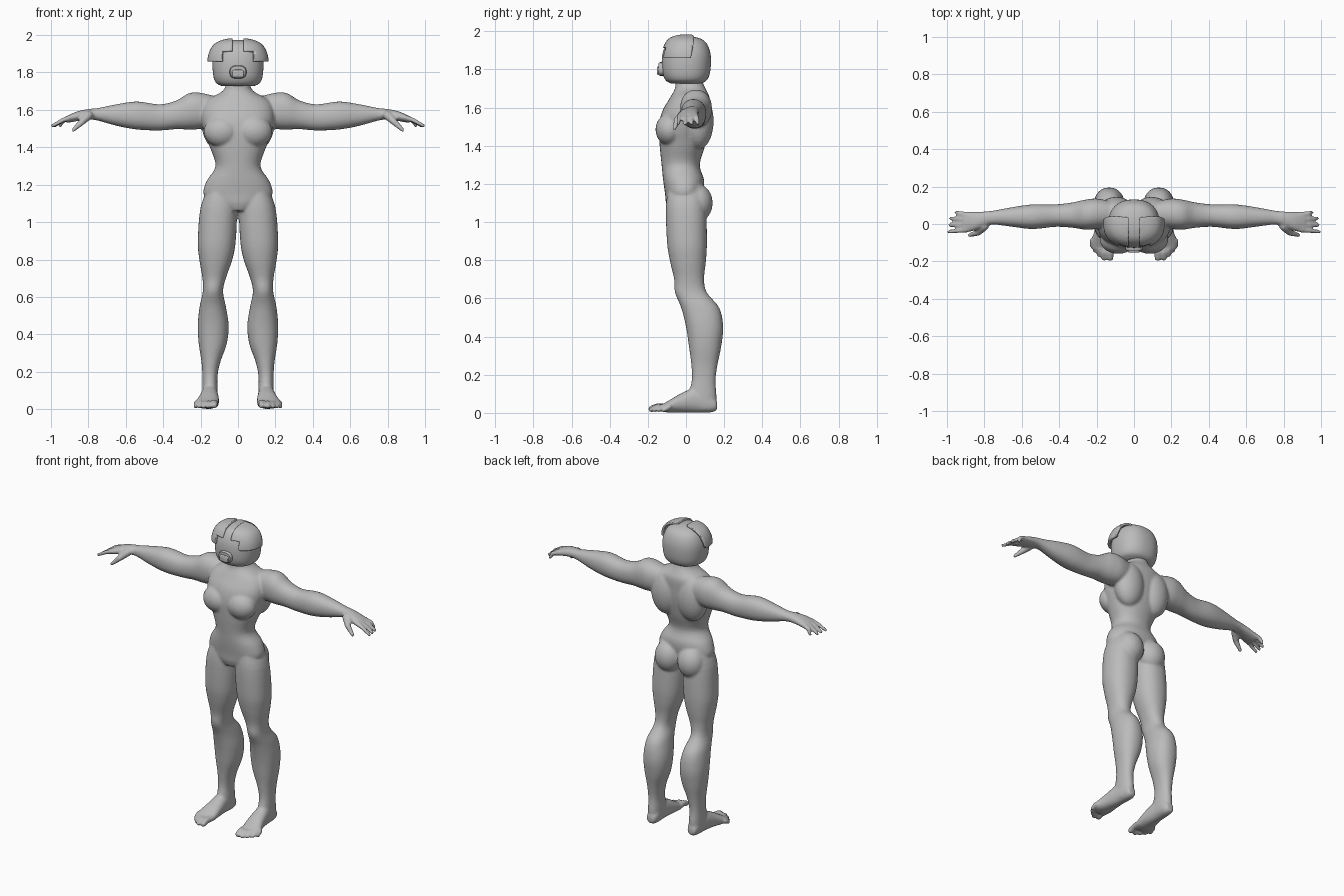
import bpy, bmesh, math
from mathutils import Vector, Matrix

if "Cube" in bpy.data.objects:
    bpy.data.objects.remove(bpy.data.objects["Cube"])

grey = bpy.data.materials.new("plain grey")
grey.diffuse_color = (0.5, 0.5, 0.5, 1)
grey.use_nodes = True
grey.node_tree.nodes["Principled BSDF"].inputs["Base Color"].default_value = grey.diffuse_color


def smooth_rings(rings, steps):
    """Catmull-Rom interpolation between the cross-sections."""
    out = []
    for i in range(len(rings) - 1):
        a, b, c, d = (rings[max(0, min(len(rings) - 1, i + k))] for k in (-1, 0, 1, 2))
        for s in range(steps):
            t = s / steps
            out.append([0.5 * (2 * q + (r - p) * t + (2 * p - 5 * q + 4 * r - w) * t * t
                               + (3 * q - p - 3 * r + w) * t ** 3)
                        for p, q, r, w in zip(a, b, c, d)])
    return out + [list(rings[-1])]


def loft(bm, axis, rings, power=2.2, sides=32, steps=4):
    """Skin rounded sections; ring = (position, u min, u max, v min, v max)."""
    u_ax, v_ax = [k for k in range(3) if k != axis]
    loops = []
    for pos, u0, u1, v0, v1 in smooth_rings(rings, steps):
        loop = []
        for i in range(sides):
            t = 2 * math.pi * i / sides
            c, s = math.cos(t), math.sin(t)
            p = [0, 0, 0]
            p[axis] = pos
            p[u_ax] = (u0 + u1) / 2 + (u1 - u0) / 2 * math.copysign(abs(c) ** (2 / power), c)
            p[v_ax] = (v0 + v1) / 2 + (v1 - v0) / 2 * math.copysign(abs(s) ** (2 / power), s)
            loop.append(bm.verts.new(p))
        loops.append(loop)
    faces = [bm.faces.new(loops[0]), bm.faces.new(loops[-1])]
    for a, b in zip(loops, loops[1:]):
        for i in range(sides):
            j = (i + 1) % sides
            faces.append(bm.faces.new((a[i], a[j], b[j], b[i])))
    bmesh.ops.recalc_face_normals(bm, faces=faces)


def ball(bm, centre, radii):
    m = Matrix.Translation(centre) @ Matrix.Diagonal((*radii, 1))
    bmesh.ops.create_uvsphere(bm, u_segments=24, v_segments=16, radius=1, matrix=m)


def digit(bm, points, r0, r1):
    """Finger or toe: a chain of overlapping balls along a bent path."""
    pts = [Vector(p) for p in points]
    n = 10
    for k, (a, b) in enumerate(zip(pts, pts[1:])):
        for i in range(n + 1):
            t = (k + i / n) / (len(pts) - 1)
            r = r0 + (r1 - r0) * t
            m = Matrix.Translation(a.lerp(b, i / n))
            bmesh.ops.create_icosphere(bm, subdivisions=2, radius=r, matrix=m)


def mirror_copy(bm):
    geo = bmesh.ops.duplicate(bm, geom=bm.verts[:] + bm.edges[:] + bm.faces[:])["geom"]
    for v in geo:
        if isinstance(v, bmesh.types.BMVert):
            v.co.x = -v.co.x
    bmesh.ops.reverse_faces(bm, faces=[f for f in geo if isinstance(f, bmesh.types.BMFace)])


def finish(bm, name):
    me = bpy.data.meshes.new(name)
    bm.to_mesh(me)
    bm.free()
    me.materials.append(grey)
    for p in me.polygons:
        p.use_smooth = True
    ob = bpy.data.objects.new(name, me)
    bpy.context.collection.objects.link(ob)
    return ob


bm = bmesh.new()
# Leg
loft(bm, 2, [(1.19, .03, .155, -.09, .09), (1.08, .006, .2, -.105, .105), (.9, .012, .215, -.1, .11),
             (.8, .03, .207, -.085, .105), (.7, .065, .19, -.062, .095), (.63, .08, .188, -.058, .11),
             (.55, .065, .205, -.025, .175), (.45, .05, .215, 0, .195), (.35, .06, .21, .015, .185),
             (.25, .095, .195, .028, .165), (.17, .11, .19, .03, .155), (.08, .108, .19, .01, .16),
             (.02, .115, .185, .03, .15)])
# Foot and toes
loft(bm, 1, [(.163, .125, .175, .015, .06), (.13, .11, .185, .002, .1), (.05, .107, .195, .002, .13),
             (-.03, .102, .21, .002, .1), (-.09, .102, .228, .002, .065), (-.135, .11, .225, .008, .04)])
for x, tip, r in ((.127, -.18, .021), (.16, -.183, .016), (.185, -.165, .015), (.208, -.143, .014), (.228, -.118, .013)):
    digit(bm, [(x - .005, -.09, .03), (x, tip + .03, .032), (x, tip, r)], r, r * .9)
# Arm and palm
loft(bm, 0, [(.08, 0, .11, 1.53, 1.66), (.19, -.025, .135, 1.5, 1.69), (.26, -.03, .13, 1.495, 1.69),
             (.33, -.02, .115, 1.497, 1.65), (.42, -.015, .105, 1.49, 1.63), (.54, -.027, .105, 1.495, 1.645),
             (.65, -.015, .09, 1.515, 1.63), (.75, -.003, .072, 1.543, 1.61), (.8, -.012, .067, 1.548, 1.605),
             (.86, -.038, .066, 1.54, 1.592), (.915, -.045, .066, 1.53, 1.568)])
# Fingers and thumb
for y0, y1, x in ((-.03, -.042, .99), (-.004, -.006, .985), (.024, .03, .98), (.051, .062, .95)):
    digit(bm, [(.89, y0, 1.56), (.935, (y0 + y1) / 2, 1.546), (x, y1, 1.516)], .0155, .011)
digit(bm, [(.8, -.012, 1.57), (.835, -.046, 1.535), (.88, -.06, 1.493)], .025, .012)
# Buttock, chest and upper back muscles
ball(bm, (.083, .058, 1.1), (.088, .082, .1))
ball(bm, (.085, -.085, 1.485), (.098, .075, .085))
ball(bm, (.095, .065, 1.53), (.1, .08, .15))
mirror_copy(bm)
# Torso and neck
loft(bm, 2, [(1.06, -.06, .06, -.09, .03), (1.1, -.14, .14, -.105, .07), (1.15, -.185, .185, -.11, .09),
             (1.22, -.168, .168, -.12, .095), (1.3, -.12, .12, -.128, .072), (1.4, -.15, .15, -.138, .1),
             (1.5, -.185, .185, -.142, .12), (1.58, -.195, .195, -.125, .125), (1.65, -.17, .17, -.085, .125),
             (1.695, -.09, .09, -.06, .105), (1.73, -.066, .066, -.055, .09), (1.8, -.06, .06, -.055, .08)])
body = finish(bm, "body")
remesh = body.modifiers.new("blend", 'REMESH')
remesh.mode = 'VOXEL'
remesh.voxel_size = .0075
remesh.use_smooth_shade = True
relax = body.modifiers.new("relax", 'SMOOTH')
relax.factor = .5
relax.iterations = 6

# Head
head_rings = [(1.727, -.085, .085, -.08, .08), (1.745, -.118, .118, -.108, .11), (1.79, -.133, .133, -.125, .127),
              (1.87, -.135, .135, -.125, .13), (1.93, -.115, .115, -.105, .112), (1.96, -.08, .08, -.075, .08),
              (1.973, -.035, .035, -.03, .035)]
bm = bmesh.new()
loft(bm, 2, head_rings, 2.3, 48, 5)
finish(bm, "head")

# Visor shells over the upper front corners of the head
bm = bmesh.new()
loft(bm, 2, head_rings, 2.3, 48, 5)
for v in bm.verts:
    v.co = Vector((v.co.x * 1.2, v.co.y * 1.03 - .002, v.co.z + .01))
for co, no in (((.03, 0, 0), (1, 0, 0)), ((.085, 0, 0), (1, 0, 0)), ((0, 0, 1.86), (0, 0, 1)),
               ((0, 0, 1.915), (0, 0, 1)), ((0, 0, 1.86), (-.15, 1, -.25))):
    bmesh.ops.bisect_plane(bm, geom=bm.verts[:] + bm.edges[:] + bm.faces[:], plane_co=co, plane_no=no)


def in_shell(c):
    front = -.15 * c.x + c.y - .25 * (c.z - 1.86) < 0
    return front and c.z > 1.86 and c.x > (.03 if c.z > 1.915 else .085)


bmesh.ops.delete(bm, geom=[f for f in bm.faces if not in_shell(f.calc_center_median())], context='FACES')
mirror_copy(bm)
shell = finish(bm, "visor_shells")
solid = shell.modifiers.new("thickness", 'SOLIDIFY')
solid.thickness = .015
solid.offset = -1

# Mouthpiece: rounded plate with a raised rim and a small inner block
bm = bmesh.new()
loft(bm, 1, [(-.1, -.045, .045, 1.767, 1.838), (-.135, -.045, .045, 1.767, 1.838),
             (-.143, -.041, .041, 1.771, 1.834)], 2.6, 32, 2)
loft(bm, 1, [(-.13, -.032, .032, 1.773, 1.815), (-.148, -.032, .032, 1.773, 1.815),
             (-.152, -.028, .028, 1.777, 1.811)], 4, 32, 2)
finish(bm, "mouthpiece")

# Keep hard edges crisp on the head gear
for ob in bpy.context.collection.objects:
    ob.select_set(ob.name in ("visor_shells", "mouthpiece", "head"))
bpy.context.view_layer.objects.active = shell
bpy.ops.object.shade_smooth_by_angle(angle=math.radians(40))
